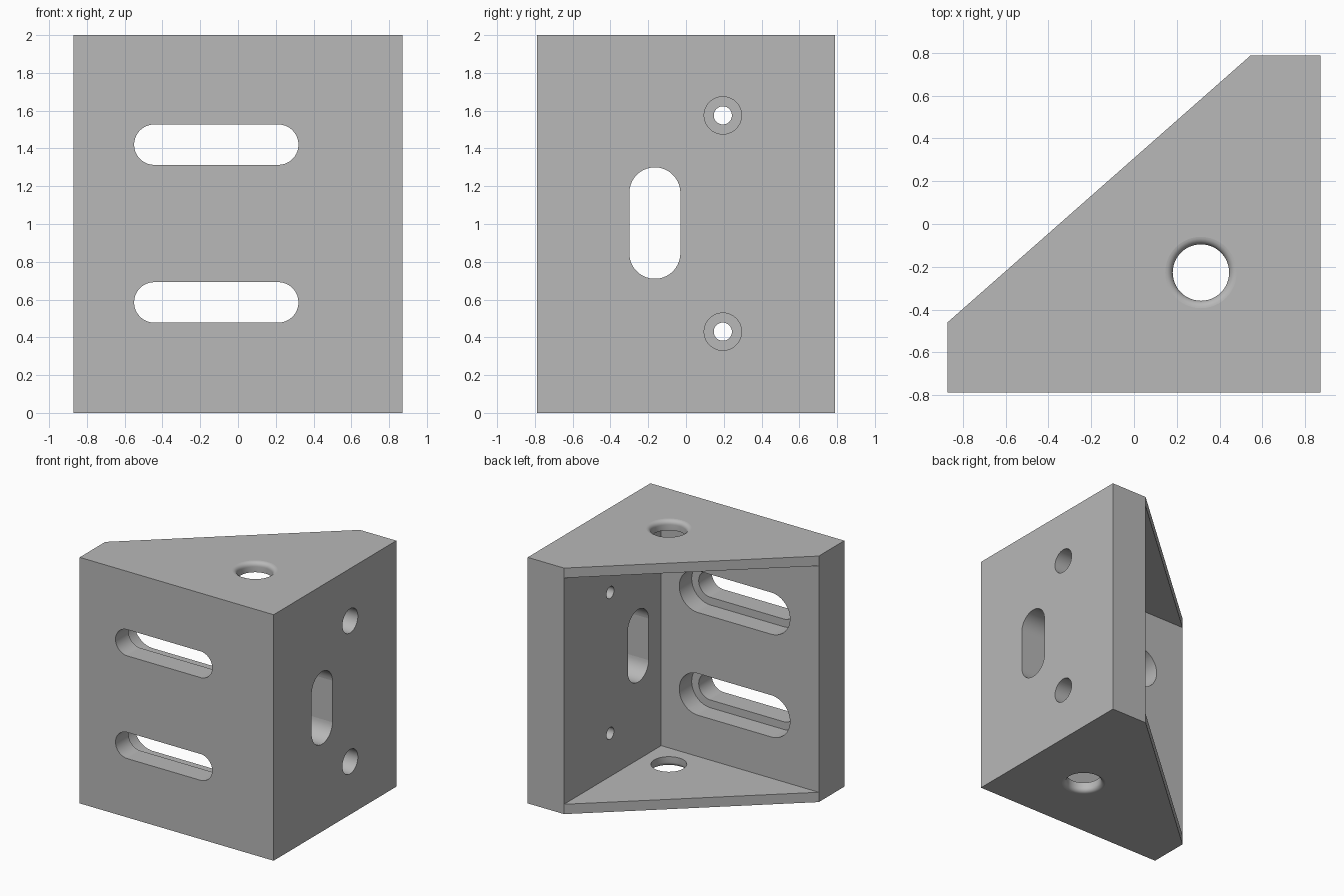
import bpy, bmesh, math

cube = bpy.data.objects.get("Cube")
if cube:
    bpy.data.objects.remove(cube, do_unlink=True)

W, D, H = 0.872, 0.788, 2.0        # half width, half depth, height
WALL_X, WALL_Y = 0.545, -0.46      # inner faces of the two thick walls
PLATE = 0.08                       # end plate thickness

grey = bpy.data.materials.new("grey")
grey.use_nodes = True
colour = (0.48, 0.48, 0.48, 1)
grey.diffuse_color = colour
grey.node_tree.nodes["Principled BSDF"].inputs["Base Color"].default_value = colour


def make_object(name, bm):
    bmesh.ops.recalc_face_normals(bm, faces=bm.faces)
    mesh = bpy.data.meshes.new(name)
    bm.to_mesh(mesh)
    bm.free()
    mesh.materials.append(grey)
    obj = bpy.data.objects.new(name, mesh)
    bpy.context.collection.objects.link(obj)
    return obj


def prism(name, outline, axis, start, end):
    """Extrude a 2D outline along an axis."""
    place = {"x": lambda u, v, w: (w, u, v),
             "y": lambda u, v, w: (u, w, v),
             "z": lambda u, v, w: (u, v, w)}[axis]
    bm = bmesh.new()
    loops = [[bm.verts.new(place(u, v, w)) for u, v in outline] for w in (start, end)]
    bm.faces.new(loops[0])
    bm.faces.new(loops[1])
    n = len(outline)
    for i in range(n):
        j = (i + 1) % n
        bm.faces.new((loops[0][i], loops[0][j], loops[1][j], loops[1][i]))
    return make_object(name, bm)


def rounded(u, v, r, half_u=0, half_v=0, steps=48):
    """Circle, or a slot when stretched along u or v."""
    points = []
    for i in range(steps):
        a = 2 * math.pi * (i + 0.5) / steps
        c, s = math.cos(a), math.sin(a)
        points.append((u + math.copysign(half_u, c) + r * c,
                       v + math.copysign(half_v, s) + r * s))
    return points


def flared_hole(name, x, y, r, flare, surface, out):
    """Round hole with a filleted rim on the outer side."""
    profile = [(r, surface - out * 0.2), (r, surface - out * flare)]
    for i in range(1, 7):
        a = math.pi / 2 * i / 6
        profile.append((r + flare * (1 - math.cos(a)),
                        surface - out * flare * (1 - math.sin(a))))
    profile.append((r + flare, surface + out * 0.1))
    bm = bmesh.new()
    n = 48
    rings = [[bm.verts.new((x + pr * math.cos(2 * math.pi * k / n),
                            y + pr * math.sin(2 * math.pi * k / n), pz))
              for k in range(n)] for pr, pz in profile]
    for low, high in zip(rings, rings[1:]):
        for k in range(n):
            m = (k + 1) % n
            bm.faces.new((low[k], low[m], high[m], high[k]))
    bm.faces.new(rings[0])
    bm.faces.new(rings[-1])
    return make_object(name, bm)


# Outer block with the diagonal back
bracket = prism("corner_bracket",
                [(-W, -D), (W, -D), (W, D), (WALL_X, D), (-W, WALL_Y)], "z", 0, H)

# Open cavity between the end plates
cutters = [prism("cavity_cutter",
                 [(WALL_X, WALL_Y), (WALL_X, 1), (-1, 1), (-1, WALL_Y)],
                 "z", PLATE, H - PLATE)]

# Front wall: stepped slots, wider on the inside
for z in (0.585, 1.42):
    cutters.append(prism("slot_cutter", rounded(-0.115, z, 0.107, half_u=0.328),
                         "y", -1, 0))
    cutters.append(prism("slot_recess_cutter", rounded(-0.115, z, 0.17, half_u=0.328),
                         "y", WALL_Y - 0.16, 0))

# Side wall: upright slot and two counterbored screw holes
cutters.append(prism("side_slot_cutter", rounded(-0.165, 1.005, 0.135, half_v=0.16),
                     "x", 0.4, 1))
for z in (0.43, 1.575):
    cutters.append(prism("screw_hole_cutter", rounded(0.195, z, 0.048), "x", 0.4, 1))
    cutters.append(prism("counterbore_cutter", rounded(0.195, z, 0.099),
                         "x", W - 0.2, 1))

# End plates: round holes with a soft outer rim
cutters.append(flared_hole("top_hole_cutter", 0.313, -0.227, 0.132, 0.035, H, 1))
cutters.append(flared_hole("bottom_hole_cutter", 0.313, -0.227, 0.132, 0.035, 0, -1))

# Cut everything, then drop the cutters
bpy.context.view_layer.objects.active = bracket
for cutter in cutters:
    cutter.hide_render = True
    cut = bracket.modifiers.new(cutter.name, "BOOLEAN")
    cut.operation = "DIFFERENCE"
    cut.solver = "EXACT"
    cut.object = cutter
    bpy.ops.object.modifier_apply(modifier=cut.name)
for cutter in cutters:
    bpy.data.objects.remove(cutter, do_unlink=True)

bpy.ops.object.select_all(action="DESELECT")
bracket.select_set(True)
bpy.ops.object.shade_smooth_by_angle(angle=math.radians(30))
# Keep the broad faces flat
for face in bracket.data.polygons:
    if face.area > 0.1:
        face.use_smooth = False
